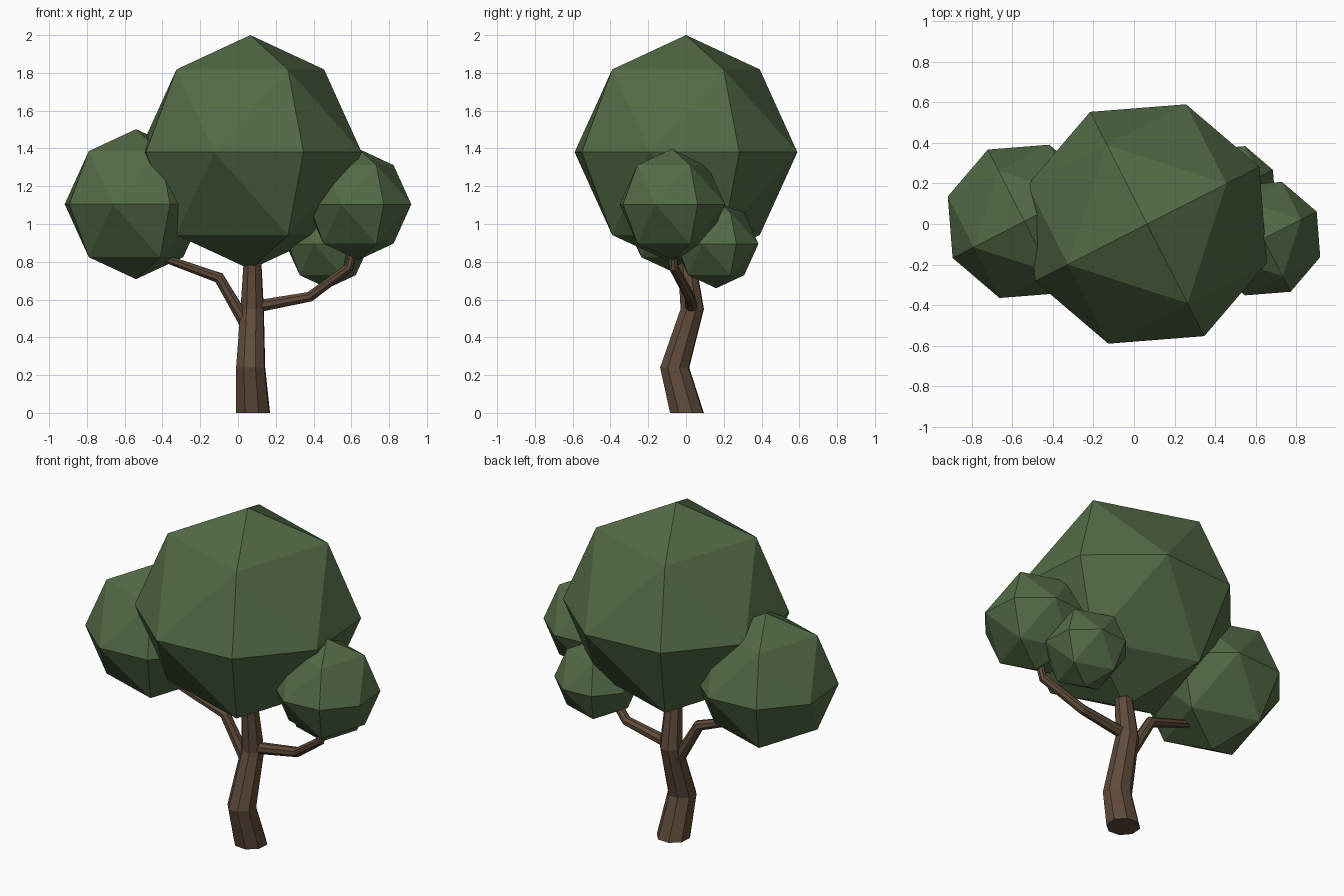
import bpy, bmesh, math
from mathutils import Vector, Matrix

if "Cube" in bpy.data.objects:
    bpy.data.objects.remove(bpy.data.objects["Cube"])


def material(name, color):
    m = bpy.data.materials.new(name)
    m.diffuse_color = (*color, 1)
    m.use_nodes = True
    m.node_tree.nodes["Principled BSDF"].inputs["Base Color"].default_value = m.diffuse_color
    return m


LEAF = material("leaf_green", (0.085, 0.145, 0.06))
BARK = material("bark_brown", (0.115, 0.07, 0.043))


def finish(bm, name, mat):
    bmesh.ops.recalc_face_normals(bm, faces=bm.faces)
    me = bpy.data.meshes.new(name)
    bm.to_mesh(me)
    bm.free()
    me.materials.append(mat)
    ob = bpy.data.objects.new(name, me)
    bpy.context.collection.objects.link(ob)
    return ob


def foliage(name, center, radius):
    """Octahedron split once and pushed out to a sphere."""
    axes = [Vector(a) for a in ((1, 0, 0), (0, 1, 0), (0, 0, 1))]
    axes += [-a for a in axes]
    points = list(axes)
    for i, a in enumerate(axes):
        for b in axes[i + 1:]:
            if abs(a.dot(b)) < 0.1:
                points.append((a + b).normalized())
    turn = Matrix.Rotation(math.radians(27), 3, 'Z')
    bm = bmesh.new()
    for p in points:
        bm.verts.new(Vector(center) + turn @ p * radius)
    bmesh.ops.convex_hull(bm, input=bm.verts[:])
    return finish(bm, name, LEAF)


def limb(name, path, sides, level=False):
    """Tapered tube through (x, y, z, radius) points; level keeps rings flat."""
    pts = [Vector(p[:3]) for p in path]
    bm = bmesh.new()
    rings = []
    for i, p in enumerate(pts):
        axis = (pts[min(i + 1, len(pts) - 1)] - pts[max(i - 1, 0)]).normalized()
        if level:
            u, v = Vector((1, 0, 0)), Vector((0, 1, 0))
        else:
            u = axis.cross(Vector((0, 1, 0))).normalized()
            v = axis.cross(u)
        ring = []
        for k in range(sides):
            t = math.tau * (k + 0.4) / sides
            ring.append(bm.verts.new(p + (u * math.cos(t) + v * math.sin(t)) * path[i][3]))
        rings.append(ring)
    for a, b in zip(rings, rings[1:]):
        for k in range(sides):
            n = (k + 1) % sides
            bm.faces.new((a[k], a[n], b[n], b[k]))
    bm.faces.new(rings[0])
    bm.faces.new(rings[-1])
    return finish(bm, name, BARK)


# Trunk and branches
limb("trunk", [(0.08, 0.005, 0, 0.094), (0.067, -0.06, 0.24, 0.081),
               (0.075, 0.033, 0.55, 0.065), (0.077, 0.0, 0.84, 0.047)], 8, level=True)
limb("left_branch", [(0.06, 0.02, 0.44, 0.036), (-0.1, 0.02, 0.715, 0.031),
                     (-0.38, 0.0, 0.815, 0.022)], 8)
limb("right_branch", [(0.08, 0.03, 0.56, 0.034), (0.38, 0.02, 0.615, 0.028),
                      (0.59, -0.065, 0.77, 0.025), (0.61, -0.07, 0.86, 0.022)], 8)

# Leaf clusters
foliage("main_foliage", (0.065, 0, 1.38), 0.62)
foliage("left_foliage", (-0.54, 0.013, 1.105), 0.397)
foliage("right_foliage", (0.638, -0.072, 1.104), 0.294)
foliage("back_foliage", (0.475, 0.16, 0.895), 0.235)
